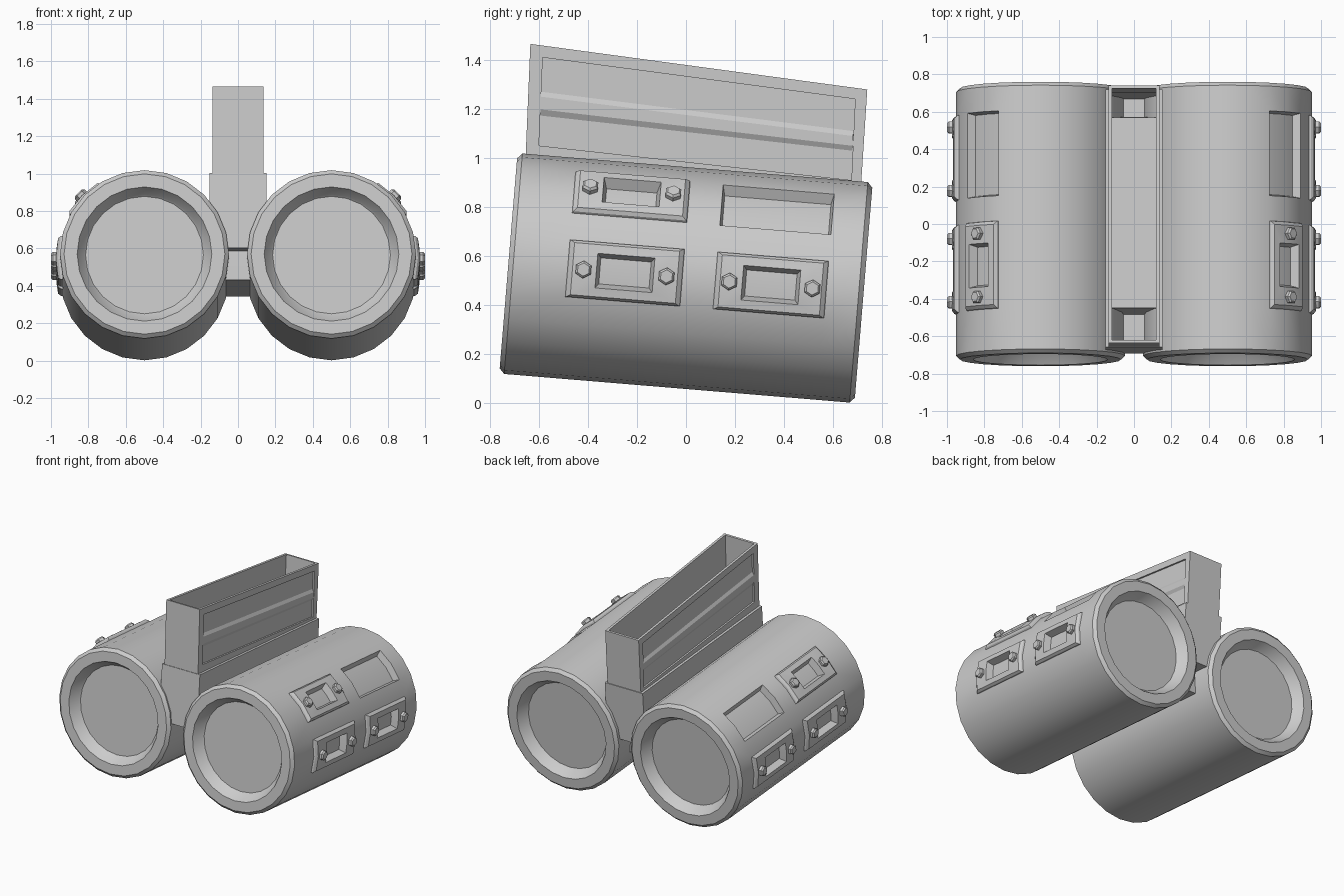
import bpy, bmesh, math

if "Cube" in bpy.data.objects:
    bpy.data.objects.remove(bpy.data.objects["Cube"])

TILT = math.radians(4.73)
R, CX, HALF = 0.4515, 0.5, 0.7275
SIDES = 24
STEP = 2 * math.pi / SIDES


def finish(name, bm, mirror=True):
    bmesh.ops.remove_doubles(bm, verts=bm.verts, dist=1e-5)
    bmesh.ops.recalc_face_normals(bm, faces=bm.faces)
    me = bpy.data.meshes.new(name)
    bm.to_mesh(me)
    bm.free()
    ob = bpy.data.objects.new(name, me)
    bpy.context.collection.objects.link(ob)
    ob.location.z = 0.51
    ob.rotation_euler.x = -TILT
    if mirror:
        m = ob.modifiers.new("Mirror", 'MIRROR')
        m.use_mirror_merge = False
    return ob


def bridge(bm, a, b):
    n = len(a)
    for i in range(n):
        j = (i + 1) % n
        bm.faces.new((a[i], a[j], b[j], b[i]))


def polar(bm, ang, y, r):
    return bm.verts.new((CX + r * math.cos(ang), y, r * math.sin(ang)))


def patch(bm, ang, yc, levels):
    """Stack of bent rectangular loops spanning two facets, floor filled."""
    prev = None
    for half, hy, r in levels:
        h = math.radians(half)
        pts = [(-h, -hy), (0, -hy), (h, -hy), (h, hy), (0, hy), (-h, hy)]
        loop = [polar(bm, ang + a, yc + y, r) for a, y in pts]
        if prev:
            bridge(bm, prev, loop)
        prev = loop
    bm.faces.new((prev[0], prev[1], prev[4], prev[5]))
    bm.faces.new((prev[1], prev[2], prev[3], prev[4]))


def prism(bm, inner, outer, x0, x1):
    """Solid between a yz outline at x0 and another at x1."""
    a = [bm.verts.new((x0, y, z)) for y, z in inner]
    b = [bm.verts.new((x1, y, z)) for y, z in outer]
    bridge(bm, a, b)
    bm.faces.new(a)
    bm.faces.new(b)


def slab(bm, pts, x0, x1):
    prism(bm, pts, pts, x0, x1)


def rect(y0, y1, z0, z1):
    return [(y0, z0), (y1, z0), (y1, z1), (y0, z1)]


# Barrels: lathed profile, with openings left for the plates and window
SPANS = [(-0.485, -0.015), (0.12, 0.575)]
profile = [(0.315, -HALF + 0.07), (0.325, -HALF + 0.06), (0.36, -HALF),
           (0.43, -HALF), (R, -HALF + 0.02)]
profile = (profile + [(R, y) for s in SPANS for y in s]
           + [(r, -y) for r, y in reversed(profile)])
OPEN = {SIDES - 1, 0, 2, 3}
bm = bmesh.new()
rings = [[polar(bm, k * STEP, y, r) for k in range(SIDES)] for r, y in profile]
for i in range(len(rings) - 1):
    is_span = (profile[i][1], profile[i + 1][1]) in SPANS
    for k in range(SIDES):
        if is_span and k in OPEN:
            continue
        n = (k + 1) % SIDES
        bm.faces.new((rings[i][k], rings[i][n], rings[i + 1][n], rings[i + 1][k]))
bm.faces.new(rings[0])
bm.faces.new(rings[-1])

# Raised plates and the plain sunken window, welded into the barrel openings
bolts = []
for ang in (0, math.radians(45)):
    for y0, y1 in SPANS:
        yc, hy = (y0 + y1) / 2, (y1 - y0) / 2
        if ang and yc > 0:
            patch(bm, ang, yc, [(15, hy, R), (14, hy - 0.01, 0.405)])
        else:
            patch(bm, ang, yc, [(15, hy, R), (14.6, hy - 0.004, 0.462),
                                (13, hy - 0.02, 0.474), (8.6, 0.117, 0.474),
                                (7.2, 0.103, 0.425)])
            bolts += [(ang, yc - 0.17), (ang, yc + 0.17)]
finish("barrels", bm)

# Hex bolts
bm = bmesh.new()
for ang, y in bolts:
    ca, sa = math.cos(ang), math.sin(ang)
    prev = None
    for rad, h in ((0.036, 0.455), (0.036, 0.49), (0.027, 0.499)):
        loop = []
        for k in range(6):
            t = math.radians(60 * k + 30)
            u, v = rad * math.cos(t), rad * math.sin(t)
            loop.append(bm.verts.new((CX + h * ca - v * sa, y + u, h * sa + v * ca)))
        if prev:
            bridge(bm, prev, loop)
        prev = loop
    bm.faces.new(prev)
finish("bolts", bm)

# Upper housing side walls: thin sheet, flush frame bars and bevelled rail
IN, MID, OUT = 0.117, 0.123, 0.135
o = [(-0.693, 0.434), (0.681, 0.434), (0.674, 0.828), (-0.712, 0.90)]
p = [(-0.643, 0.489), (0.64, 0.454), (0.628, 0.785), (-0.657, 0.849)]
bm = bmesh.new()
slab(bm, o, IN, MID)
for i in range(4):
    j = (i + 1) % 4
    slab(bm, [o[i], o[j], p[j], p[i]], MID, OUT)
prism(bm, [(-0.648, 0.612), (0.634, 0.574), (0.632, 0.654), (-0.652, 0.709)],
      [(-0.648, 0.637), (0.634, 0.594), (0.632, 0.634), (-0.652, 0.689)], MID, OUT)
finish("housing_sides", bm)

# Upper housing end walls
bm = bmesh.new()
slab(bm, [o[0], (-0.678, 0.434), (-0.697, 0.899), o[3]], -OUT, OUT)
slab(bm, [o[1], (0.666, 0.434), (0.659, 0.829), o[2]], -OUT, OUT)
finish("housing_ends", bm, mirror=False)

# Hollow lower base joining the barrels
bm = bmesh.new()
slab(bm, rect(-0.697, 0.686, 0.035, 0.436), IN, 0.153)
finish("base_sides", bm)
bm = bmesh.new()
slab(bm, rect(-0.697, -0.678, 0.035, 0.436), -0.153, 0.153)
slab(bm, rect(0.667, 0.686, 0.035, 0.436), -0.153, 0.153)
slab(bm, rect(-0.69, 0.68, 0.035, 0.05), -0.15, 0.15)
finish("base_ends_and_floor", bm, mirror=False)

# Central connecting block, rising inside the base with sloped ends
bm = bmesh.new()
slab(bm, [(-0.49, -0.12), (0.57, -0.12), (0.57, 0.05), (0.55, 0.25),
          (-0.47, 0.25), (-0.49, 0.05)], -0.118, 0.118)
finish("connecting_block", bm, mirror=False)

# Smooth the round surfaces, keep edges sharp
for ob in bpy.context.scene.objects:
    ob.select_set(True)
    bpy.context.view_layer.objects.active = ob
bpy.ops.object.shade_smooth_by_angle(angle=math.radians(20))
